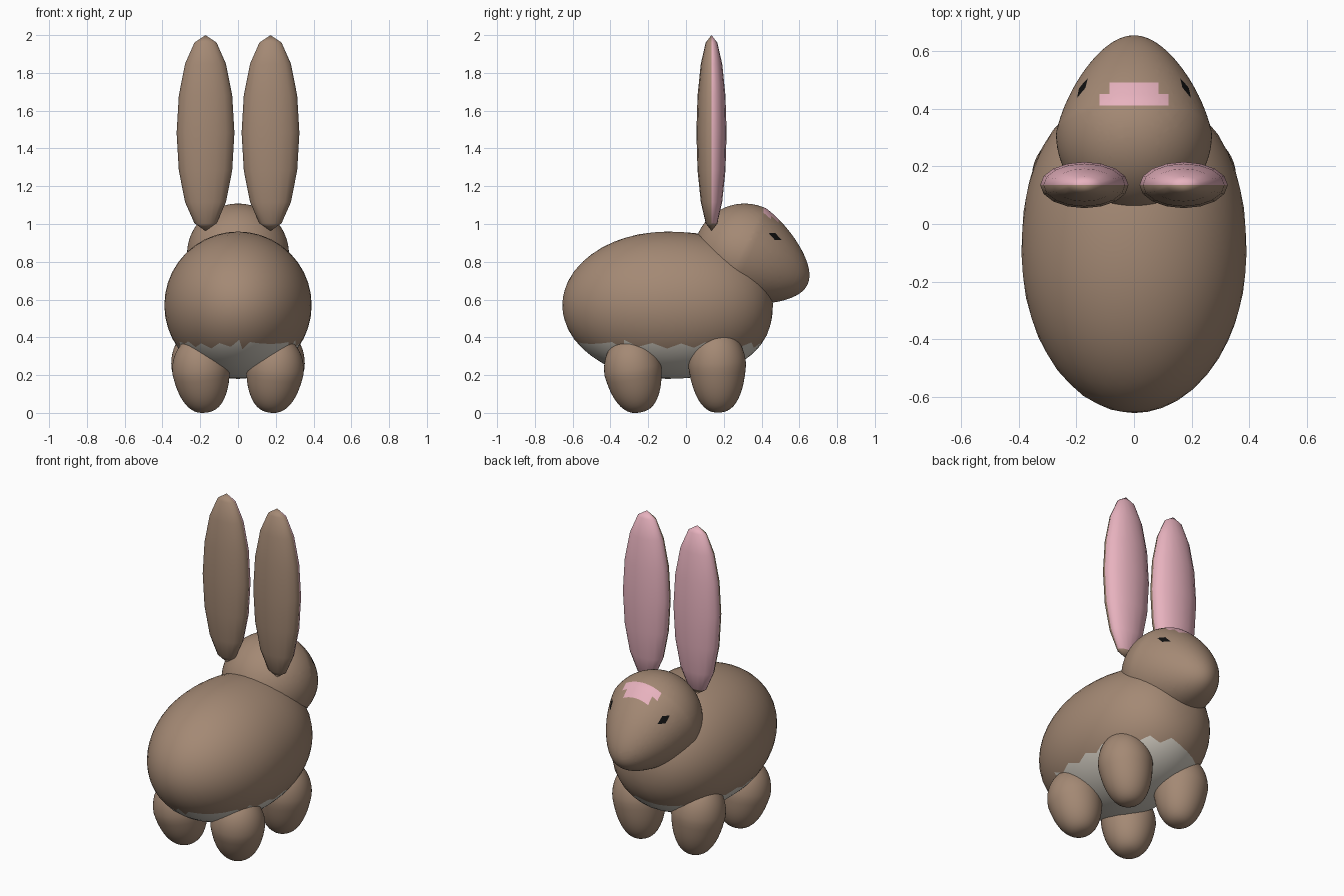
import bpy, bmesh
from mathutils import Vector

cube = bpy.data.objects.get("Cube")
if cube:
    bpy.data.objects.remove(cube)


def material(name, rgb):
    m = bpy.data.materials.new(name)
    m.use_nodes = True
    m.diffuse_color = (*rgb, 1)
    m.node_tree.nodes["Principled BSDF"].inputs["Base Color"].default_value = (*rgb, 1)
    return m


fur = material("brown_fur", (0.37, 0.25, 0.175))
belly = material("pale_belly", (0.65, 0.61, 0.54))
pink = material("soft_pink", (0.9, 0.5, 0.58))
black = material("eye_black", (0.005, 0.005, 0.005))


def finish(name, bm, mats):
    for f in bm.faces:
        f.smooth = True
    mesh = bpy.data.meshes.new(name)
    bm.to_mesh(mesh)
    bm.free()
    for m in mats:
        mesh.materials.append(m)
    ob = bpy.data.objects.new(name, mesh)
    bpy.context.collection.objects.link(ob)
    return ob


def egg(centre, tip, back, radius, taper=0.0, power=2.0, detail=4):
    """Round form along centre->tip; the tip half is tapered and may be fuller."""
    bm = bmesh.new()
    bmesh.ops.create_icosphere(bm, subdivisions=detail, radius=1)
    centre = Vector(centre)
    axis = Vector(tip) - centre
    turn = axis.to_track_quat('Z', 'Y')
    for v in bm.verts:
        t = max(-1.0, min(1.0, v.co.z))
        ring = Vector((v.co.x, v.co.y, 0))
        if ring.length > 1e-6:
            ring.normalize()
        p = power if t > 0 else 2.0
        r = radius * (1 - abs(t) ** p) ** (1 / p) * (1 - taper * max(t, 0))
        along = t * (axis.length if t > 0 else back)
        v.co = centre + turn @ (ring * r + Vector((0, 0, along)))
    return bm


# Body with a pale underside
bm = egg((0, -0.1, 0.57), (0, 0.46, 0.57), 0.555, 0.39, power=2.3)
for f in bm.faces:
    f.material_index = int(f.calc_center_median().z < 0.36)
finish("body", bm, [fur, belly])

# Head, cut along the edges of the forehead patch and the eyes
bm = egg((0, 0.31, 0.838), (0, 0.643, 0.679), 0.27, 0.27, taper=0.28, detail=5)
cuts = [((0, y, 0), (0, 1, 0)) for y in (0.41, 0.45, 0.49)]
cuts += [((s * x, 0, 0), (1, 0, 0)) for x in (0.085, 0.12) for s in (1, -1)]
cuts += [((0, 0, z), (0, 0, 1)) for z in (0.915, 0.953)]
cuts += [((0, y, 0.935), (0, 1, 0.9)) for y in (0.453, 0.488)]
for co, no in cuts:
    bmesh.ops.bisect_plane(bm, geom=bm.verts[:] + bm.edges[:] + bm.faces[:],
                           plane_co=co, plane_no=no)
for f in bm.faces:
    c = f.calc_center_median()
    slant = c.y + 0.9 * (c.z - 0.935)
    if c.z > 0.96 and 0.41 < c.y < 0.49 and abs(c.x) < (0.12 if c.y < 0.45 else 0.085):
        f.material_index = 1
    elif abs(c.x) > 0.12 and 0.915 < c.z < 0.953 and 0.453 < slant < 0.488:
        f.material_index = 2
finish("head", bm, [fur, pink, black])

for side, s in (("left", 1), ("right", -1)):
    # Legs, narrowing towards the feet
    finish(side + "_hind_leg",
           egg((s * 0.195, -0.28, 0.22), (s * 0.172, -0.245, 0.003), 0.19, 0.153,
               taper=0.2, power=2.6), [fur])
    finish(side + "_fore_leg",
           egg((s * 0.2, 0.165, 0.25), (s * 0.175, 0.175, 0.003), 0.2, 0.153,
               taper=0.2, power=2.6), [fur])

    # Ears with pink inner faces
    bm = bmesh.new()
    bmesh.ops.create_uvsphere(bm, u_segments=16, v_segments=8, radius=1)
    for f in bm.faces:
        c = f.calc_center_median()
        f.material_index = int(c.y > 0 and c.z > -0.9)
    bmesh.ops.scale(bm, vec=(0.153, 0.08, 0.518), verts=bm.verts)
    bmesh.ops.translate(bm, vec=(s * 0.172, 0.135, 1.482), verts=bm.verts)
    finish(side + "_ear", bm, [fur, pink])
